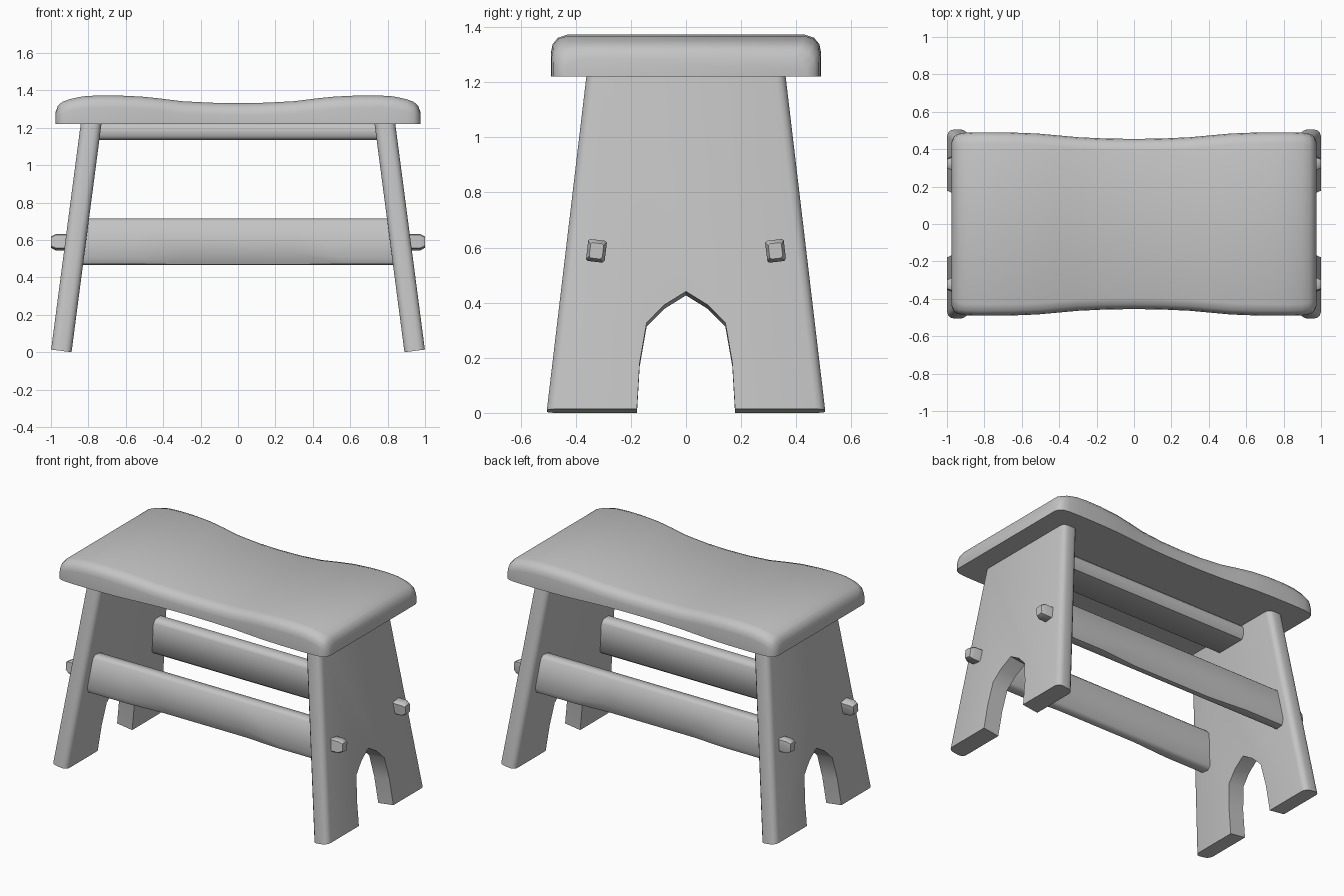
import bpy
import bmesh
from math import sin, cos, atan, radians
from mathutils import Vector

cube = bpy.data.objects.get("Cube")
if cube:
    bpy.data.objects.remove(cube)

wood = bpy.data.materials.new("plain grey")
wood.use_nodes = True
GREY = (0.55, 0.55, 0.55, 1)
wood.diffuse_color = GREY
wood.node_tree.nodes["Principled BSDF"].inputs["Base Color"].default_value = GREY


def finish(bm, name, angle=40):
    bmesh.ops.recalc_face_normals(bm, faces=bm.faces[:])
    mesh = bpy.data.meshes.new(name)
    bm.to_mesh(mesh)
    bm.free()
    mesh.materials.append(wood)
    mesh.shade_smooth()
    mesh.set_sharp_from_angle(angle=radians(angle))
    obj = bpy.data.objects.new(name, mesh)
    bpy.context.collection.objects.link(obj)
    return obj


def loft(name, sections, angle=40):
    """Skin a row of equal closed sections and cap both ends."""
    bm = bmesh.new()
    rings = [[bm.verts.new(p) for p in s] for s in sections]
    n = len(rings[0])
    for a, b in zip(rings, rings[1:]):
        for i in range(n):
            j = (i + 1) % n
            bm.faces.new((a[i], a[j], b[j], b[i]))
    bm.faces.new(rings[0])
    bm.faces.new(rings[-1])
    return finish(bm, name, angle)


# Seat: dished along its length, narrower in the middle, rounded at the ends
SEAT_BOTTOM = 1.22
half = [(0, 0.455, 1.332), (0.15, 0.457, 1.334), (0.3, 0.464, 1.342),
        (0.42, 0.475, 1.357), (0.52, 0.484, 1.367), (0.65, 0.489, 1.373),
        (0.75, 0.49, 1.373), (0.83, 0.49, 1.368), (0.9, 0.488, 1.353),
        (0.94, 0.482, 1.338), (0.963, 0.468, 1.318), (0.975, 0.44, 1.285)]
stations = [(-x, w, t) for x, w, t in reversed(half[1:])] + half


def seat_section(x, w, t):
    side = [(w, SEAT_BOTTOM), (w, t - 0.065), (w - 0.006, t - 0.035),
            (w - 0.025, t - 0.012), (w - 0.06, t)]
    pts = side + [(-y, z) for y, z in reversed(side)]
    return [(x, y, z) for y, z in pts]


loft("seat", [seat_section(*s) for s in stations])

# Leg panels: arched boards leaning outward, long edges rounded
LEAN = atan(0.131)
THICK = 0.11
along = Vector((-sin(LEAN), 0, cos(LEAN)))
across = Vector((cos(LEAN), 0, sin(LEAN)))
foot = Vector((0.89, 0, 0))
arch = [(0.178, 0), (0.168, 0.17), (0.143, 0.315), (0.08, 0.38)]
right_half = [(0.36, 1.235), (0.505, 0)] + arch
outline = right_half + [(0, 0.43)] + [(-y, v) for y, v in reversed(right_half)]

for side, label in ((1, "left"), (-1, "right")):
    bm = bmesh.new()
    layers = []
    for depth in (0, THICK):
        pts = [foot + along * v + across * depth + Vector((0, y, 0))
               for y, v in outline]
        layers.append([bm.verts.new((p.x * side, p.y, p.z)) for p in pts])
    a, b = layers
    n = len(a)
    for i in range(n):
        j = (i + 1) % n
        bm.faces.new((a[i], a[j], b[j], b[i]))
    bm.faces.new(a)
    bm.faces.new(b)
    bmesh.ops.recalc_face_normals(bm, faces=bm.faces[:])
    rims = [bm.edges.get((r[i], r[i + 1])) for r in layers for i in (0, n - 2)]
    bmesh.ops.bevel(bm, geom=rims, offset=0.035, segments=3, profile=0.5,
                    affect="EDGES")
    finish(bm, label + "_leg_panel", 50)


def board_section(x, w, h, cut, low_cut):
    """Rectangle with cut corners; low_cut is the outer lower corner."""
    return [(x, w - cut, h), (x, w, h - cut), (x, w, low_cut * 1.6 - h),
            (x, w - low_cut, -h), (x, cut - w, -h), (x, -w, cut - h),
            (x, -w, h - cut), (x, cut - w, h)]


# Side stretchers with a shaved lower edge, and the pegs through the legs
TILT = atan(0.119)
for side, label in ((-1, "front"), (1, "back")):
    rows = [(-0.85, 0.02), (-0.55, 0.02), (-0.29, 0.04),
            (0.29, 0.04), (0.55, 0.02), (0.85, 0.02)]
    rail = loft(label + "_stretcher",
                [[(x, y * side, z) for x, y, z in
                  board_section(x, 0.045, 0.122, 0.02, c)] for x, c in rows], 50)
    rail.location = (0, side * 0.325, 0.59)
    rail.rotation_euler.x = side * TILT
    for end, hand in ((1, "left"), (-1, "right")):
        rows = [(0.84, 1), (0.975, 1), (1.0, 0.7)]
        peg = loft(label + "_" + hand + "_peg",
                   [board_section(end * x, 0.034 * s, 0.04 * s, 0.006, 0.006)
                    for x, s in rows])
        peg.location = (0, side * 0.325, 0.588)
        peg.rotation_euler.x = side * TILT

# Flat brace under the middle of the seat
brace = loft("under_seat_brace",
             [board_section(x, 0.123, 0.046, 0.02, 0.02) for x in (-0.77, 0.77)], 50)
brace.location.z = 1.181
